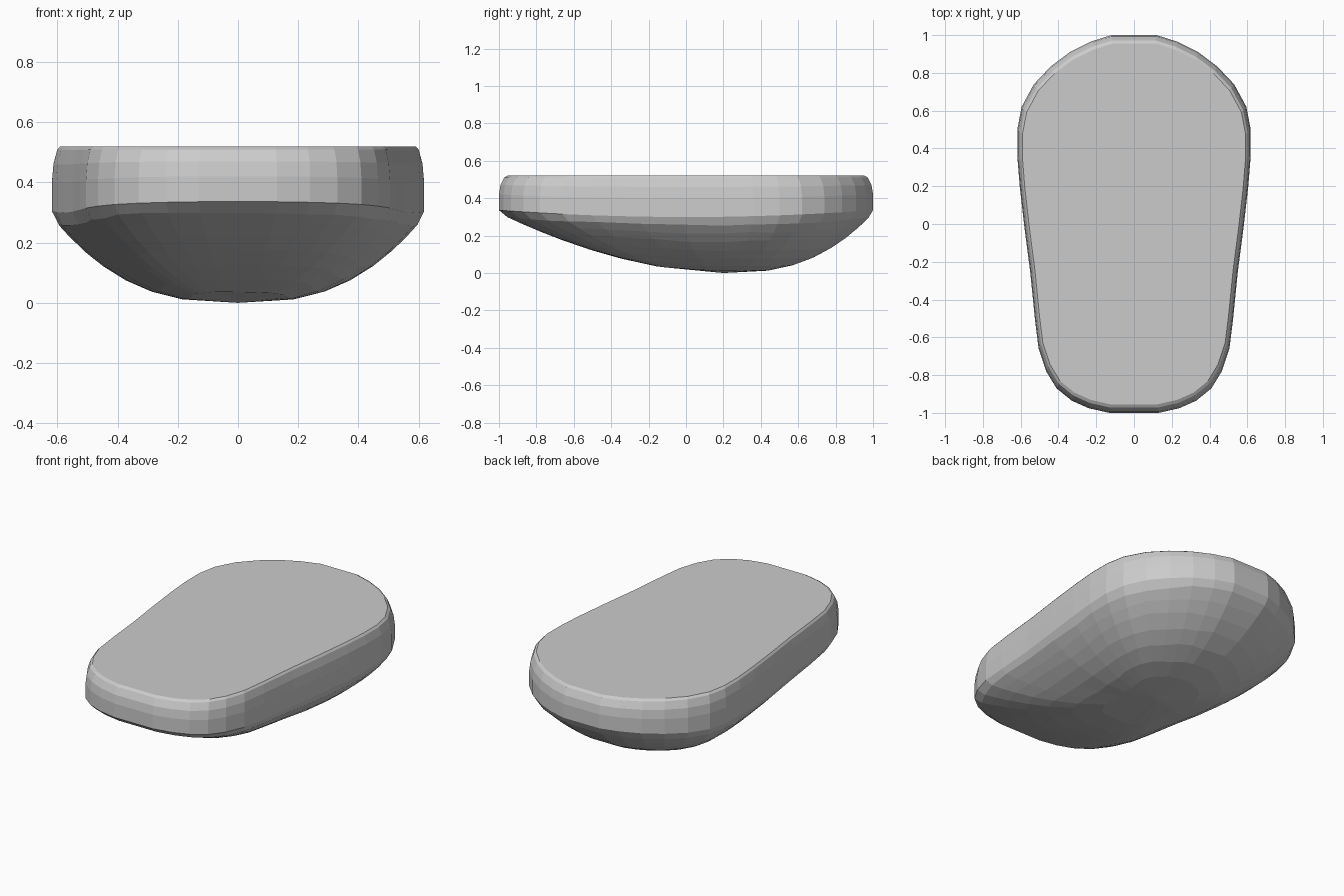
import bpy, bmesh, math, random
from mathutils import Vector

if "Cube" in bpy.data.objects:
    bpy.data.objects.remove(bpy.data.objects["Cube"])

random.seed(4)

# Right half of the widest outline, front to back (half width, y)
HALF = [(0.13, -1.0), (0.24, -0.975), (0.33, -0.935), (0.41, -0.87), (0.465, -0.78),
        (0.505, -0.66), (0.525, -0.5), (0.55, -0.25), (0.58, -0.02), (0.605, 0.2),
        (0.618, 0.36), (0.618, 0.5), (0.595, 0.62), (0.53, 0.74), (0.44, 0.835),
        (0.34, 0.91), (0.23, 0.965), (0.12, 1.0)]
OUTLINE = HALF + [(-x, y) for x, y in reversed(HALF)]
TOP_Z, LOW_Y = 0.52, 0.2      # flat top height, y of the lowest belly point


def rim_z(y):
    return 0.28 + 0.04 * y * y


def belly_point(x, y, s):
    # Shrink the outline toward the lowest point; the front slopes more gently
    d = Vector((x, y - LOW_Y)).normalized()
    p = 2.65 - 0.85 * max(0, -d.y) ** 2
    return (x * s, LOW_Y + (y - LOW_Y) * s, rim_z(y) * s ** p)


bm = bmesh.new()
rings = []


def add_ring(func):
    rings.append([bm.verts.new(func(x, y)) for x, y in OUTLINE])


# Rounded upper edge and side wall
for scale, t in [(0.955, 1.0), (0.972, 0.95), (0.992, 0.75), (1.0, 0.5), (1.0, 0.08)]:
    add_ring(lambda x, y: (x * scale, y * scale, rim_z(y) + (TOP_Z - rim_z(y)) * t))

# Rounded belly
for s in (0.965, 0.9, 0.82, 0.72, 0.6, 0.46, 0.3):
    add_ring(lambda x, y: belly_point(x, y, s + random.uniform(-0.008, 0.008)))

n = len(OUTLINE)
for a, b in zip(rings, rings[1:]):
    for i in range(n):
        j = (i + 1) % n
        bm.faces.new((a[i], b[i], b[j], a[j]))

# Flat top and closed bottom
bm.faces.new(rings[0])
tip = bm.verts.new((0, LOW_Y, 0))
for i in range(n):
    bm.faces.new((rings[-1][i], tip, rings[-1][(i + 1) % n]))
bmesh.ops.recalc_face_normals(bm, faces=bm.faces)

mesh = bpy.data.meshes.new("hull_slab")
bm.to_mesh(mesh)
bm.free()
slab = bpy.data.objects.new("hull_slab", mesh)
bpy.context.collection.objects.link(slab)
